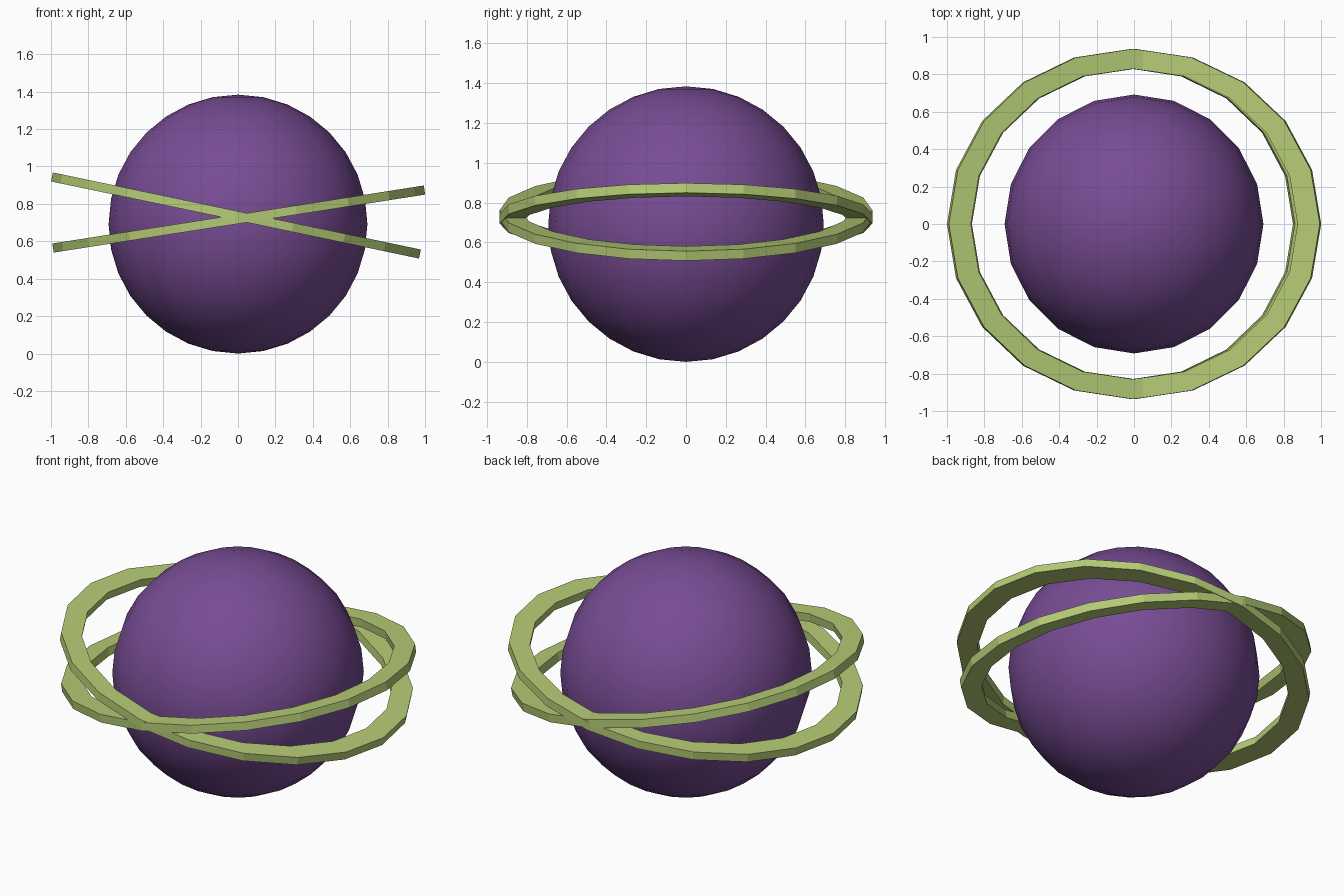
import bpy, bmesh, math
from mathutils import Matrix

if "Cube" in bpy.data.objects:
    bpy.data.objects.remove(bpy.data.objects["Cube"])


def material(name, rgb):
    m = bpy.data.materials.new(name)
    m.diffuse_color = (*rgb, 1)
    m.use_nodes = True
    m.node_tree.nodes["Principled BSDF"].inputs["Base Color"].default_value = m.diffuse_color
    return m


purple = material("purple", (0.185, 0.072, 0.295))
green = material("light green", (0.46, 0.60, 0.18))


def add_object(name, bm, mat):
    bmesh.ops.recalc_face_normals(bm, faces=bm.faces)
    me = bpy.data.meshes.new(name)
    bm.to_mesh(me)
    bm.free()
    me.materials.append(mat)
    ob = bpy.data.objects.new(name, me)
    bpy.context.collection.objects.link(ob)
    return ob


# Planet ball, smooth shaded
R = 0.692
bm = bmesh.new()
bmesh.ops.create_uvsphere(bm, u_segments=20, v_segments=16, radius=R,
                          matrix=Matrix.Translation((0, 0, R)))
for f in bm.faces:
    f.smooth = True
add_object("planet", bm, purple)


# Flat 20-sided oval band, tilted about y
def ring(name, x, z, tilt, n=20):
    bm = bmesh.new()
    h = 0.0245
    section = [(1.005, 0.936, -h), (1.005, 0.936, h),
               (0.885, 0.83, h), (0.885, 0.83, -h)]
    loops = []
    for i in range(n):
        a = math.tau * i / n
        loops.append([bm.verts.new((rx * math.cos(a), ry * math.sin(a), dz))
                      for rx, ry, dz in section])
    for i in range(n):
        p, q = loops[i], loops[(i + 1) % n]
        for j in range(4):
            k = (j + 1) % 4
            bm.faces.new((p[j], q[j], q[k], p[k]))
    bm.transform(Matrix.Translation((x, 0, z))
                 @ Matrix.Rotation(math.radians(tilt), 4, 'Y'))
    add_object(name, bm, green)


ring("ring_falling_right", -0.011, 0.738, 11.83)
ring("ring_rising_right", 0.004, 0.719, -8.87)
